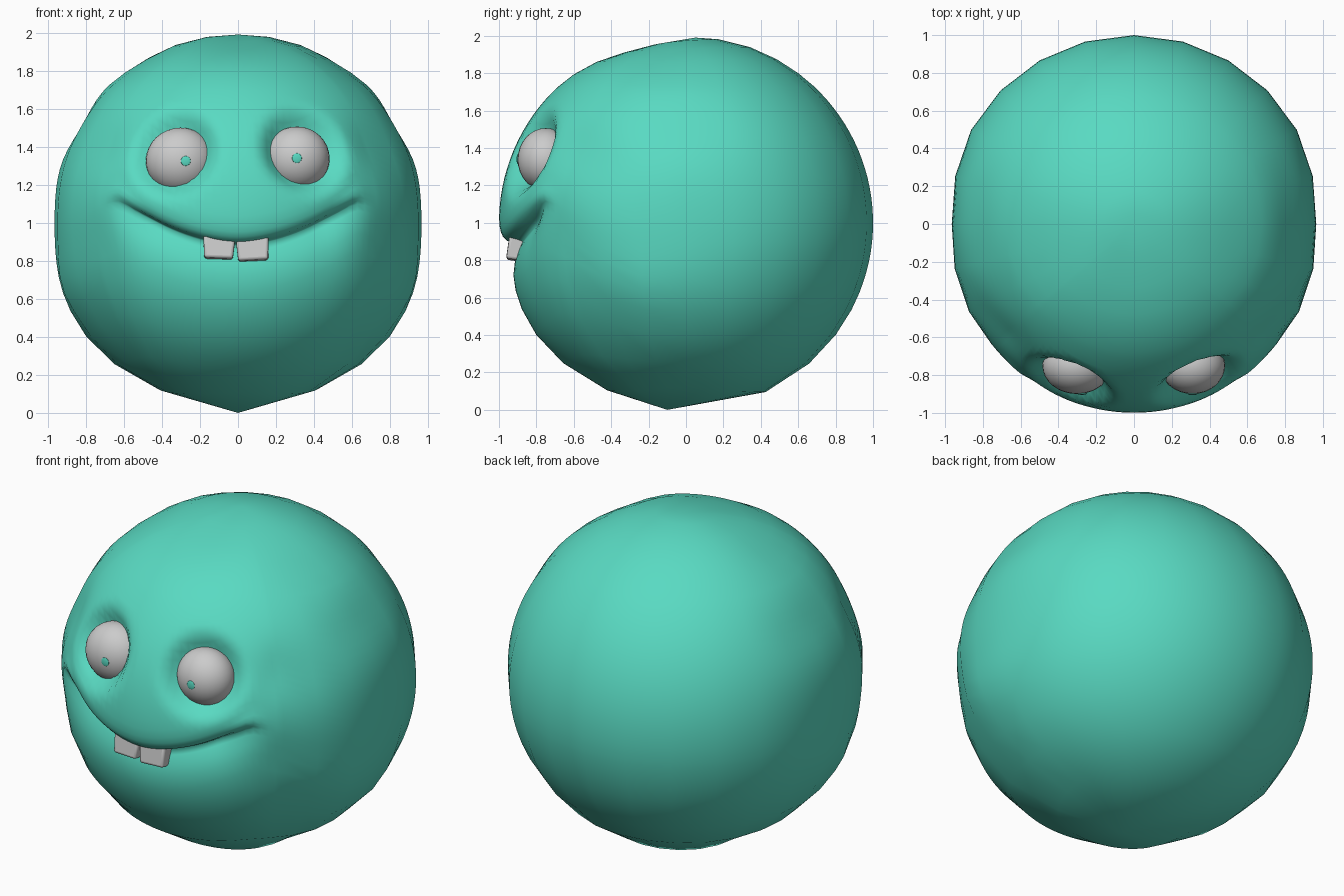
import bpy, bmesh
from math import sin, cos, radians
from mathutils import Vector

if "Cube" in bpy.data.objects:
    bpy.data.objects.remove(bpy.data.objects["Cube"])

teal = bpy.data.materials.new("teal")
teal.diffuse_color = (0.10, 0.70, 0.54, 1)
teal.use_nodes = True
teal.node_tree.nodes["Principled BSDF"].inputs["Base Color"].default_value = teal.diffuse_color
C = Vector((0, 0, 1))
EYE_DEPTH = 0.15
EYES = [("left", Vector((-0.302, -0.75, 1.325)), 0.183, 0.175, (-0.275, 1.325)),
        ("right", Vector((0.31, -0.75, 1.338)), 0.172, 0.168, (0.31, 1.34))]
MOUTH = -6.8


def smooth(a, b, x):
    t = min(1, max(0, (x - a) / (b - a)))
    return t * t * (3 - 2 * t)


def interp(pts, x):
    if x <= pts[0][0]:
        return pts[0][1]
    for (a, va), (b, vb) in zip(pts, pts[1:]):
        if x <= b:
            return va + (vb - va) * (x - a) / (b - a)
    return pts[-1][1]


# radial profile across the mouth, by degrees above the mouth line
LIP = [(-26, 0), (-16, -.016), (-10, -.036), (-6, -.062), (-3, -.088), (-1, -.108),
       (0, -.08), (1, -.04), (2.5, -.018), (5, -.003), (9, 0)]
# shallow dents (or lumps), mirrored: direction, depth, width
DENTS = [((1, 0, 0), .035, .35), ((.85, 0, .52), .03, .18),
         ((.46, 0, -.88), .03, .25), ((.9, -.22, -.33), -.02, .16),
         ((.72, -.55, .4), .03, .16), ((.75, -.62, -.12), .025, .2),
         ((.7, -.45, -.55), .025, .18), ((0, -.25, .95), .035, .28),
         ((.5, -.1, .85), .02, .2), ((0, -.42, -.9), .01, .25)]


def smile(phi):
    a = abs(phi)
    return 13.6 * (min(a, 39) / 39) ** 1.75 * (1 - smooth(38, 80, a))


def body_point(base, phi):
    w = interp([(-60, 0), (-20, 1), (0, 1), (55, 0)], base)
    lat = radians(base + smile(phi) * w)
    p = radians(phi)
    d = Vector((sin(p) * cos(lat), -cos(p) * cos(lat), sin(lat)))
    r = 1 + interp(LIP, base - MOUTH) * (1 - smooth(27, 45, abs(phi)))
    # small fold at each mouth corner
    r += 0.015 * smooth(30, 38, abs(phi)) * (1 - smooth(38, 46, abs(phi))) \
        * max(0, 1 - abs(base - MOUTH - 2) / 4)
    # eye sockets
    for _, c, _, _, _ in EYES:
        n = (c - C).normalized()
        r -= 0.108 * (1 - smooth(0.12, 0.27, (d - n).length))
    for n, depth, wd in DENTS:
        m = Vector((abs(d.x), d.y, d.z))
        q = (m - Vector(n).normalized()).length / wd
        r -= depth * 2.718 ** (-q * q)
    return C + d * r


# body: rings that follow the smile, fine at the face and coarse behind
phis = [i * 2.5 for i in range(-20, 21)] + [62, 76, 90, 105, 120, 135, 150, 165, 180,
                                            -165, -150, -135, -120, -105, -90, -76, -62]
rows = [80, 70, 61, 53] + list(range(47, 1, -3)) + \
       [MOUTH + s for s in (6, 4, 2.5, 1, 0, -1, -3, -6, -10, -15, -21, -30, -42, -58)]
bm = bmesh.new()
grid = [[bm.verts.new(body_point(b, p)) for p in phis] for b in rows]
n = len(phis)
for up, lo in zip(grid, grid[1:]):
    for i in range(n):
        bm.faces.new((up[i], lo[i], lo[(i + 1) % n], up[(i + 1) % n]))
for ring, tip in ((grid[0], (0, 0.05, 1.99)), (grid[-1], (0, -0.1, 0))):
    v = bm.verts.new(tip)
    for i in range(n):
        bm.faces.new((ring[i], ring[(i + 1) % n], v))
bmesh.ops.recalc_face_normals(bm, faces=bm.faces)
me = bpy.data.meshes.new("body")
bm.to_mesh(me)
bm.free()
me.shade_smooth()
me.materials.append(teal)
bpy.context.collection.objects.link(bpy.data.objects.new("body", me))


def ball(name, loc, scale, seg=32):
    bpy.ops.mesh.primitive_uv_sphere_add(segments=seg, ring_count=seg // 2, location=loc)
    o = bpy.context.object
    o.name = name
    o.scale = scale
    bpy.ops.object.shade_smooth()
    return o


# eyes with small pupils
for side, c, rx, rz, pup in EYES:
    ball(side + "_eye", c, (rx, EYE_DEPTH, rz))
    dx, dz = (pup[0] - c.x) / rx, (pup[1] - c.z) / rz
    y = c.y - EYE_DEPTH * (1 - dx * dx - dz * dz) ** 0.5
    o = ball(side + "_pupil", (pup[0], y, pup[1]), (.026, .006, .026), 16)
    o.data.materials.append(teal)


# two front teeth: tapered rounded blocks
def tooth(name, x, z, top, bottom, tilt):
    bpy.ops.mesh.primitive_cube_add(size=1, location=(x, -0.91, z), rotation=(radians(-8), tilt, 0))
    o = bpy.context.object
    o.name = name
    for v in o.data.vertices:
        v.co.x *= top if v.co.z > 0 else bottom
        v.co.y *= 0.085
        v.co.z *= 0.125
    b = o.modifiers.new("round", "BEVEL")
    b.width = 0.014
    b.segments = 3
    bpy.ops.object.shade_smooth_by_angle(angle=radians(40))


tooth("left_tooth", -0.1, 0.872, 0.17, 0.15, 0.04)
tooth("right_tooth", 0.077, 0.862, 0.172, 0.158, -0.05)
